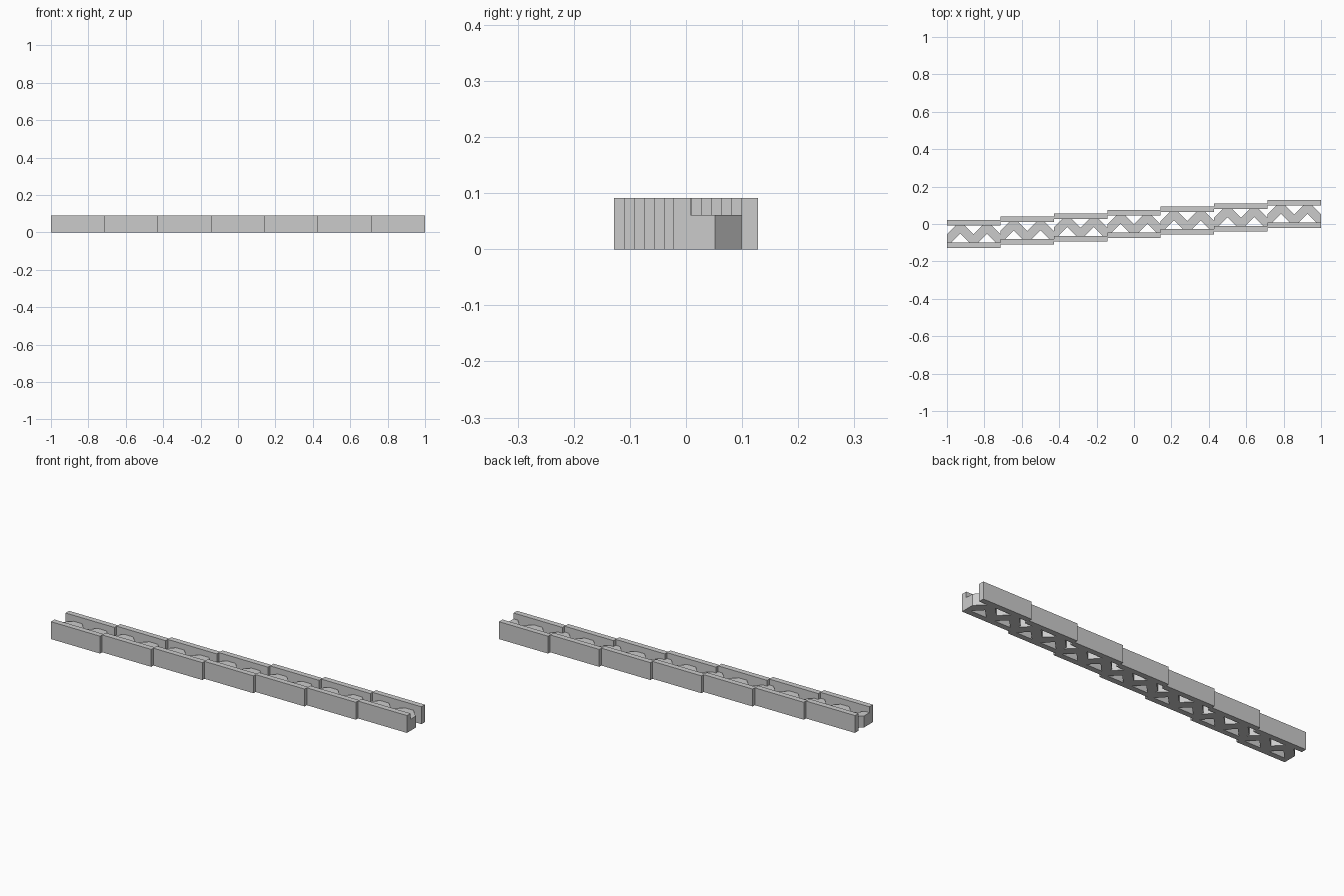
import bpy
import bmesh

cube = bpy.data.objects.get("Cube")
if cube:
    bpy.data.objects.remove(cube, do_unlink=True)

SEGMENTS = 7
LENGTH = 2 / SEGMENTS      # one segment along x
STEP = 0.0177              # sideways shift between segments
WIDTH = 0.150              # outer width of one segment
WALL = 0.0295              # side wall thickness
WALL_TOP = 0.0915
BRACE_TOP = 0.0606
BAND = 0.044               # brace width where it is cut by a wall
PITCH = LENGTH / 4         # valley to peak
GAP = WIDTH - 2 * WALL     # clear width between walls

grey = bpy.data.materials.new("light_grey")
grey.use_nodes = True
grey.diffuse_color = (0.6, 0.6, 0.6, 1)
grey.node_tree.nodes["Principled BSDF"].inputs["Base Color"].default_value = grey.diffuse_color


def prism(name, outline, height):
    """Extrude a flat outline upward from the ground."""
    mesh = bpy.data.meshes.new(name)
    bm = bmesh.new()
    face = bm.faces.new([bm.verts.new((x, y, 0)) for x, y in outline])
    top = bmesh.ops.extrude_face_region(bm, geom=[face])["geom"]
    for v in top:
        if isinstance(v, bmesh.types.BMVert):
            v.co.z = height
    bmesh.ops.recalc_face_normals(bm, faces=bm.faces)
    bm.to_mesh(mesh)
    bm.free()
    mesh.materials.append(grey)
    return mesh


def place(name, mesh, x, y):
    obj = bpy.data.objects.new(name, mesh)
    obj.location = (x, y, 0)
    bpy.context.collection.objects.link(obj)


# Straight side wall
wall = prism("side_wall", [(0, 0), (LENGTH, 0), (LENGTH, WALL), (0, WALL)], WALL_TOP)

# Zigzag brace: two flat-topped waves, with flat feet against the walls
flat = PITCH - (GAP - BAND)
upper, lower = [(0, BAND)], [(0, 0)]
for wave in range(2):
    x0 = wave * 2 * PITCH
    x1, x2 = x0 + PITCH, x0 + 2 * PITCH
    upper += [(x1 - flat, GAP), (x1 + flat, GAP), (x2, BAND)]
    lower += [(x0 + flat, 0), (x1, GAP - BAND), (x2 - flat, 0)]
lower.append((LENGTH, 0))
brace = prism("zigzag_brace", lower + upper[::-1], BRACE_TOP)

# Repeat the segment, each one shifted a little to the back
for i in range(SEGMENTS):
    x = -1 + i * LENGTH
    y = (i - (SEGMENTS - 1) / 2) * STEP - WIDTH / 2
    place(f"front_wall_{i + 1}", wall, x, y)
    place(f"back_wall_{i + 1}", wall, x, y + WIDTH - WALL)
    place(f"zigzag_brace_{i + 1}", brace, x, y + WALL)
